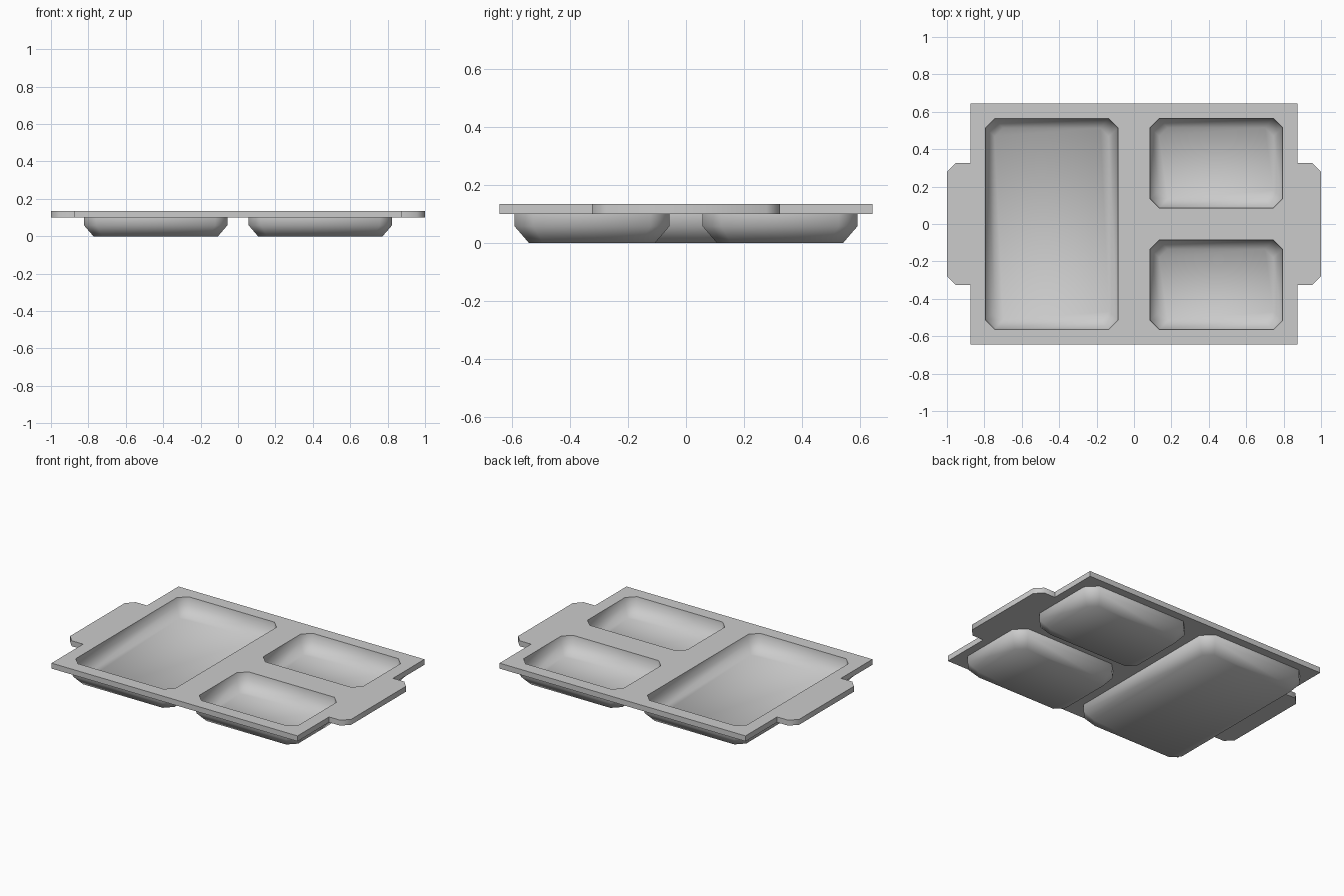
import bpy, bmesh, math

if "Cube" in bpy.data.objects:
    bpy.data.objects.remove(bpy.data.objects["Cube"])

Z_TOP, Z_UNDER = 0.135, 0.1
# compartments: centre x, centre y, half width, half depth
POCKETS = [(-0.44, 0, 0.355, 0.563), (0.44, 0.325, 0.355, 0.24), (0.44, -0.325, 0.355, 0.24)]
# (offset from opening, height, corner cut) down each wall
INNER = [(0, Z_TOP, 0.05), (-0.005, 0.085, 0.05), (-0.05, 0.033, 0.045)]
OUTER = [(0.028, Z_UNDER, 0.065), (0.028, 0.058, 0.065), (-0.022, 0, 0.05)]

bm = bmesh.new()


def ring(points, z):
    return [bm.verts.new((x, y, z)) for x, y in points]


def cut_rect(p, grow, c):
    """Rectangle with cut corners."""
    cx, cy, w, d = p
    w, d = w + grow, d + grow
    q = [(w, d - c), (w - c, d), (-w + c, d), (-w, d - c),
         (-w, -d + c), (-w + c, -d), (w - c, -d), (w, -d + c)]
    return [(cx + x, cy + y) for x, y in q]


def bridge(a, b):
    n = len(a)
    for i in range(n):
        bm.faces.new((a[i], a[(i + 1) % n], b[(i + 1) % n], b[i]))


def loop_edges(r):
    return [bm.edges.get((r[i], r[i - 1])) or bm.edges.new((r[i], r[i - 1])) for i in range(len(r))]


# rim outline with a cut-corner handle at each end
half = [(0.875, -0.645), (0.875, -0.325), (0.955, -0.325), (1, -0.278),
        (1, 0.278), (0.955, 0.325), (0.875, 0.325), (0.875, 0.645)]
outline = half + [(-x, -y) for x, y in half]
rim_top, rim_under = ring(outline, Z_TOP), ring(outline, Z_UNDER)
bridge(rim_top, rim_under)

# compartments, inside and underside; then the rim faces around them
for rim, profile in ((rim_top, INNER), (rim_under, OUTER)):
    edges = loop_edges(rim)
    for p in POCKETS:
        rings = [ring(cut_rect(p, g, c), z) for g, z, c in profile]
        bridge(rings[0], rings[1])
        bridge(rings[1], rings[2])
        bm.faces.new(rings[2])
        edges += loop_edges(rings[0])
    bmesh.ops.triangle_fill(bm, edges=edges, use_beauty=True)

bmesh.ops.recalc_face_normals(bm, faces=bm.faces[:])
mesh = bpy.data.meshes.new("food_tray")
bm.to_mesh(mesh)
bm.free()

# smooth compartments, crisp rim
mesh.shade_smooth()
mesh.set_sharp_from_angle(angle=math.radians(62))

grey = bpy.data.materials.new("light_grey")
grey.diffuse_color = (0.6, 0.6, 0.6, 1)
grey.use_nodes = True
grey.node_tree.nodes["Principled BSDF"].inputs["Base Color"].default_value = grey.diffuse_color
mesh.materials.append(grey)
tray = bpy.data.objects.new("food_tray", mesh)
bpy.context.collection.objects.link(tray)
